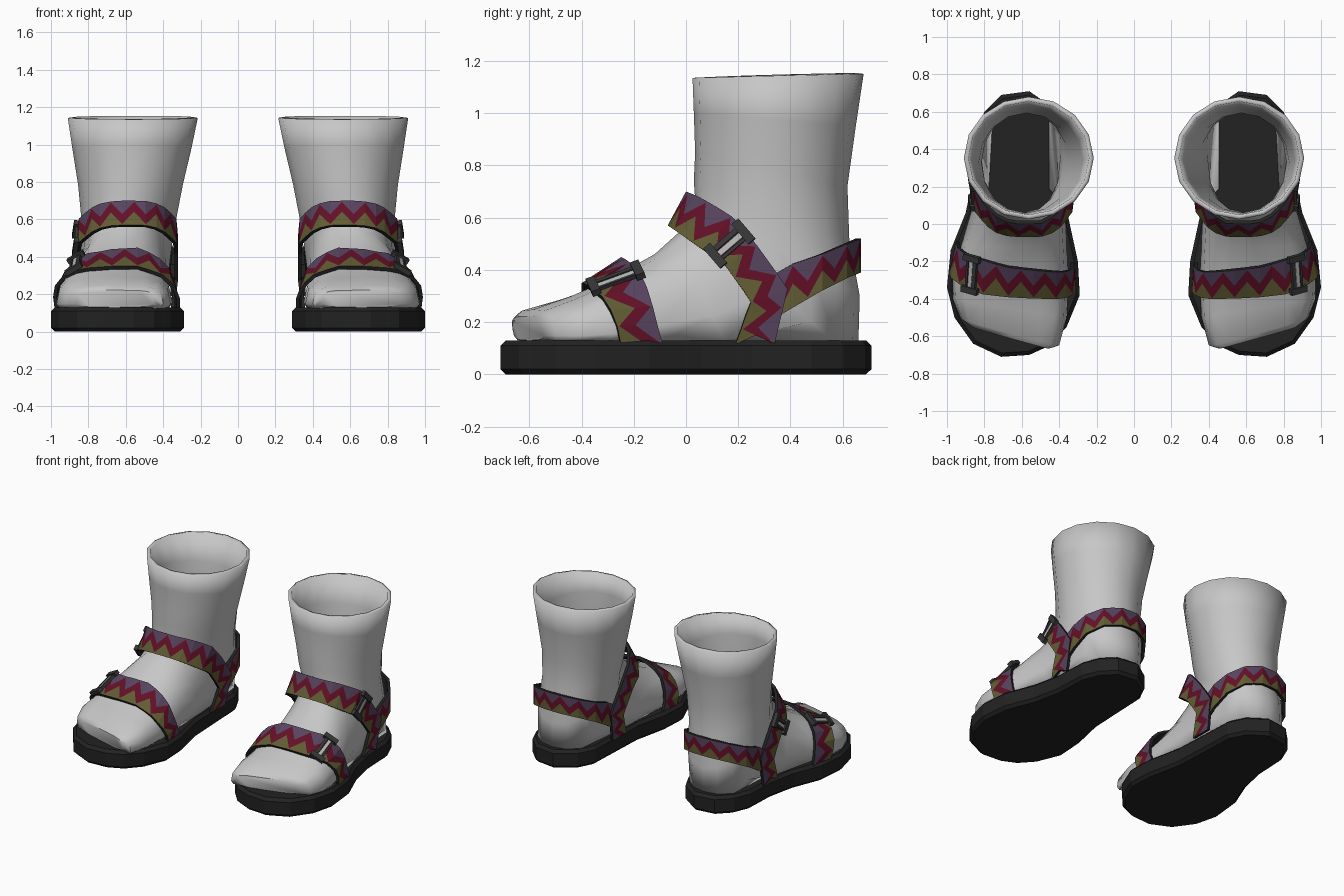
import bpy, bmesh, math
from mathutils import Vector
from mathutils.bvhtree import BVHTree

if "Cube" in bpy.data.objects:
    bpy.data.objects.remove(bpy.data.objects["Cube"])


def material(name, r, g, b):
    m = bpy.data.materials.new(name)
    m.diffuse_color = (r, g, b, 1)
    m.use_nodes = True
    m.node_tree.nodes["Principled BSDF"].inputs["Base Color"].default_value = m.diffuse_color
    return m


GREY = material("sock grey", 0.57, 0.57, 0.57)
BLACK = material("sole black", 0.016, 0.016, 0.016)
OLIVE = material("strap olive", 0.12, 0.108, 0.034)
RED = material("strap crimson", 0.125, 0.005, 0.02)
PURPLE = material("strap purple", 0.095, 0.057, 0.112)
DARK = material("buckle dark grey", 0.04, 0.04, 0.04)
METAL = material("buckle light grey", 0.5, 0.5, 0.5)


def finish(name, bm, mats, thickness=0, backing=0, smooth=False):
    """Turn a right-side bmesh into a mirrored pair."""
    me = bpy.data.meshes.new(name)
    bm.to_mesh(me)
    bm.free()
    for m in mats:
        me.materials.append(m)
    ob = bpy.data.objects.new(name, me)
    bpy.context.collection.objects.link(ob)
    if thickness:
        s = ob.modifiers.new("thickness", 'SOLIDIFY')
        s.thickness, s.offset = thickness, -1
        s.material_offset = s.material_offset_rim = backing
    mir = ob.modifiers.new("pair", 'MIRROR')
    mir.use_mirror_merge = False
    if smooth:
        bpy.context.view_layer.objects.active = ob
        ob.select_set(True)
        bpy.ops.object.shade_smooth_by_angle(angle=math.radians(50))
        ob.select_set(False)
    return ob


# Sole: extruded footprint with chamfered rims
outline = [(0.56, -0.70), (0.71, -0.71), (0.86, -0.64), (0.96, -0.50), (1.0, -0.34),
           (0.98, -0.14), (0.90, 0.06), (0.86, 0.25), (0.85, 0.48), (0.80, 0.60),
           (0.71, 0.69), (0.56, 0.71), (0.43, 0.62), (0.37, 0.50), (0.36, 0.25),
           (0.35, 0.03), (0.30, -0.20), (0.29, -0.38), (0.36, -0.55), (0.45, -0.65)]
bm = bmesh.new()
face = bm.faces.new([bm.verts.new((x, y, 0)) for x, y in outline])
up = bmesh.ops.extrude_face_region(bm, geom=[face])['geom']
bmesh.ops.translate(bm, vec=(0, 0, 0.13), verts=[v for v in up if isinstance(v, bmesh.types.BMVert)])
bmesh.ops.recalc_face_normals(bm, faces=bm.faces)
rims = [e for e in bm.edges if abs(e.verts[0].co.z - e.verts[1].co.z) < 0.01]
bmesh.ops.bevel(bm, geom=rims, offset=0.02, segments=1, affect='EDGES')
finish("sole", bm, [BLACK])

# Foot: sections swept from the toes round the heel and up the leg
# (instep y, z), (underside y, z), x min, x max, toe skew, squareness
sections = [
    ((-0.612, 0.222), (-0.60, 0.13), 0.45, 0.87, 0.28, 4),
    ((-0.585, 0.248), (-0.565, 0.05), 0.40, 0.93, 0.28, 3.6),
    ((-0.45, 0.295), (-0.45, 0.00), 0.36, 0.97, 0.16, 3),
    ((-0.30, 0.36), (-0.30, -0.05), 0.35, 0.97, 0.06, 2.4),
    ((-0.12, 0.46), (-0.08, -0.08), 0.36, 0.92, 0, 2.2),
    ((-0.02, 0.55), (0.22, -0.10), 0.37, 0.86, 0, 2.2),
    ((0.03, 0.62), (0.66, 0.03), 0.37, 0.84, 0, 2.2),
    ((0.035, 0.67), (0.665, 0.30), 0.35, 0.84, 0, 2.1),
    ((0.03, 0.74), (0.625, 0.52), 0.325, 0.84, 0, 2),
    ((0.035, 0.85), (0.618, 0.72), 0.295, 0.855, 0, 2),
    ((0.03, 1.00), (0.65, 0.95), 0.25, 0.885, 0, 2),
    ((0.025, 1.135), (0.68, 1.15), 0.215, 0.91, 0, 2),
]
SIDES = 16
bm = bmesh.new()
rings = []
for top, low, x0, x1, skew, n in sections:
    ring = []
    for k in range(SIDES):
        a = 2 * math.pi * k / SIDES
        c, s = [math.copysign(abs(t) ** (2 / n), t) for t in (math.cos(a), math.sin(a))]
        dx = (x1 - x0) / 2 * c
        y = (top[0] + low[0]) / 2 + (top[0] - low[0]) / 2 * s + skew * dx
        z = (top[1] + low[1]) / 2 + (top[1] - low[1]) / 2 * s
        ring.append(bm.verts.new(((x0 + x1) / 2 + dx, y, max(z, 0.125))))
    rings.append(ring)
for r0, r1 in zip(rings, rings[1:]):
    for k in range(SIDES):
        j = (k + 1) % SIDES
        bm.faces.new((r0[k], r0[j], r1[j], r1[k]))
bm.faces.new(rings[0])
flat = [f for f in bm.faces if all(v.co.z < 0.127 for v in f.verts)]
bmesh.ops.delete(bm, geom=flat, context='FACES')
bmesh.ops.recalc_face_normals(bm, faces=bm.faces)
bm.normal_update()
high = max(bm.faces, key=lambda f: f.calc_center_median().z)
if high.normal.dot(high.calc_center_median() - Vector((0.565, 0.35, 1.05))) < 0:
    bmesh.ops.reverse_faces(bm, faces=bm.faces)
    bm.normal_update()
foot_tree = BVHTree.FromBMesh(bm)
finish("foot", bm, [GREY], thickness=0.025, smooth=True)


def clear_foot(p, gap):
    co, no, _, _ = foot_tree.find_nearest(p)
    return co + no * gap if (p - co).dot(no) < gap else p


def strap(name, low, high, step=0.064, gap=0.028, centre_y=0.25):
    """Band between two edge paths, split into a zigzag of three colours."""
    low, high = [Vector(p) for p in low], [Vector(p) for p in high]
    mids = [(a + b) / 2 for a, b in zip(low, high)]
    dist = [0]
    for a, b in zip(mids, mids[1:]):
        dist.append(dist[-1] + (b - a).length)
    count = round(dist[-1] / step)
    bm = bmesh.new()
    cols = []
    for k in range(count + 1):
        d = dist[-1] * k / count
        i = max(j for j in range(len(mids) - 1) if dist[j] <= d + 1e-6)
        t = (d - dist[i]) / (dist[i + 1] - dist[i])
        a, b = low[i].lerp(low[i + 1], t), high[i].lerp(high[i + 1], t)
        levels = (0, 0.05, 0.45, 1) if k % 2 else (0, 0.55, 0.95, 1)
        cols.append([bm.verts.new(clear_foot(a.lerp(b, v), gap)) for v in levels])
    for c0, c1 in zip(cols, cols[1:]):
        for r in range(3):
            f = bm.faces.new((c0[r], c1[r], c1[r + 1], c0[r + 1]))
            f.material_index = r
    bm.normal_update()
    centre = Vector((0.6, centre_y, 0.2))
    if sum(f.normal.dot(f.calc_center_median() - centre) for f in bm.faces) < 0:
        bmesh.ops.reverse_faces(bm, faces=bm.faces)
    points = [(c[0].co.copy(), c[3].co.copy()) for c in cols]
    finish(name, bm, [OLIVE, RED, PURPLE, BLACK], thickness=0.02, backing=3)
    return points


# Toe strap, from outer side over the toes to the inner side
toe = strap("toe_strap",
            [(0.98, -0.25, 0.12), (0.95, -0.29, 0.25), (0.84, -0.36, 0.31), (0.70, -0.39, 0.35),
             (0.52, -0.40, 0.35), (0.37, -0.40, 0.28), (0.31, -0.37, 0.20), (0.31, -0.34, 0.12)],
            [(0.95, -0.09, 0.12), (0.94, -0.13, 0.27), (0.83, -0.18, 0.40), (0.70, -0.23, 0.44),
             (0.52, -0.25, 0.45), (0.38, -0.26, 0.37), (0.32, -0.24, 0.22), (0.32, -0.20, 0.12)],
            step=0.068, centre_y=-0.28)

# Ankle strap: y, z of each edge on the side, shared by both sides
edge_low = [(0.19, 0.12), (0.25, 0.28), (0.14, 0.43), (0.06, 0.48), (-0.04, 0.55), (-0.07, 0.57)]
edge_high = [(0.34, 0.12), (0.39, 0.33), (0.26, 0.51), (0.17, 0.61), (0.05, 0.68), (0.0, 0.70)]
outer_x = [0.86, 0.87, 0.865, 0.85, 0.76, 0.66]
inner_x = [0.34, 0.32, 0.32, 0.33, 0.41, 0.50]


def both_sides(edge):
    outer = [(x, y, z) for x, (y, z) in zip(outer_x, edge)]
    inner = [(x, y, z) for x, (y, z) in zip(inner_x, edge)]
    return outer + inner[::-1]


ankle = strap("ankle_strap", both_sides(edge_low), both_sides(edge_high))

# Heel strap round the back, its ends tucked under the ankle strap
heel_path = [(0.853, 0.30), (0.862, 0.40), (0.85, 0.52), (0.77, 0.62), (0.65, 0.67), (0.52, 0.67),
             (0.42, 0.62), (0.35, 0.52), (0.332, 0.40), (0.34, 0.30)]
heel_low = [0.19, 0.25, 0.32, 0.37, 0.39]
heel_high = [0.36, 0.42, 0.46, 0.50, 0.52]
strap("heel_strap", [(x, y, z) for (x, y), z in zip(heel_path, heel_low + heel_low[::-1])],
      [(x, y, z) for (x, y), z in zip(heel_path, heel_high + heel_high[::-1])], gap=0.021)


def buckle(name, points, i):
    """Two end bars, two crosspieces and a metal pin across a strap."""
    a, b = points[i]
    w = (b - a).normalized()
    t = (sum(points[i + 1], Vector()) - sum(points[i - 1], Vector())).normalized()
    n = t.cross(w).normalized()
    mid = (a + b) / 2
    if n.dot(mid - Vector((0.6, mid.y, 0.2))) < 0:
        n = -n
    t = w.cross(n)
    half = (b - a).length / 2
    # position along, across, out; size along, across, out; material
    parts = [(0, half - 0.005, 0.01, 0.10, 0.035, 0.026, 0),
             (0, 0.005 - half, 0.01, 0.10, 0.035, 0.026, 0),
             (-0.022, 0, 0.006, 0.02, half * 2, 0.018, 0),
             (0.024, 0, 0.006, 0.012, half * 2, 0.018, 0),
             (0.003, 0, 0.004, 0.022, half * 1.7, 0.016, 1)]
    bm = bmesh.new()
    for pt, pw, pn, st, sw, sn, mat in parts:
        old = set(bm.faces)
        for v in bmesh.ops.create_cube(bm, size=1)['verts']:
            x, y, z = v.co
            v.co = mid + t * (pt + x * st) + w * (pw + y * sw) + n * (pn + z * sn)
        for f in set(bm.faces) - old:
            f.material_index = mat
    bmesh.ops.recalc_face_normals(bm, faces=bm.faces)
    finish(name, bm, [DARK, METAL])


buckle("toe_buckle", toe, 4)
buckle("ankle_buckle", ankle, 7)
